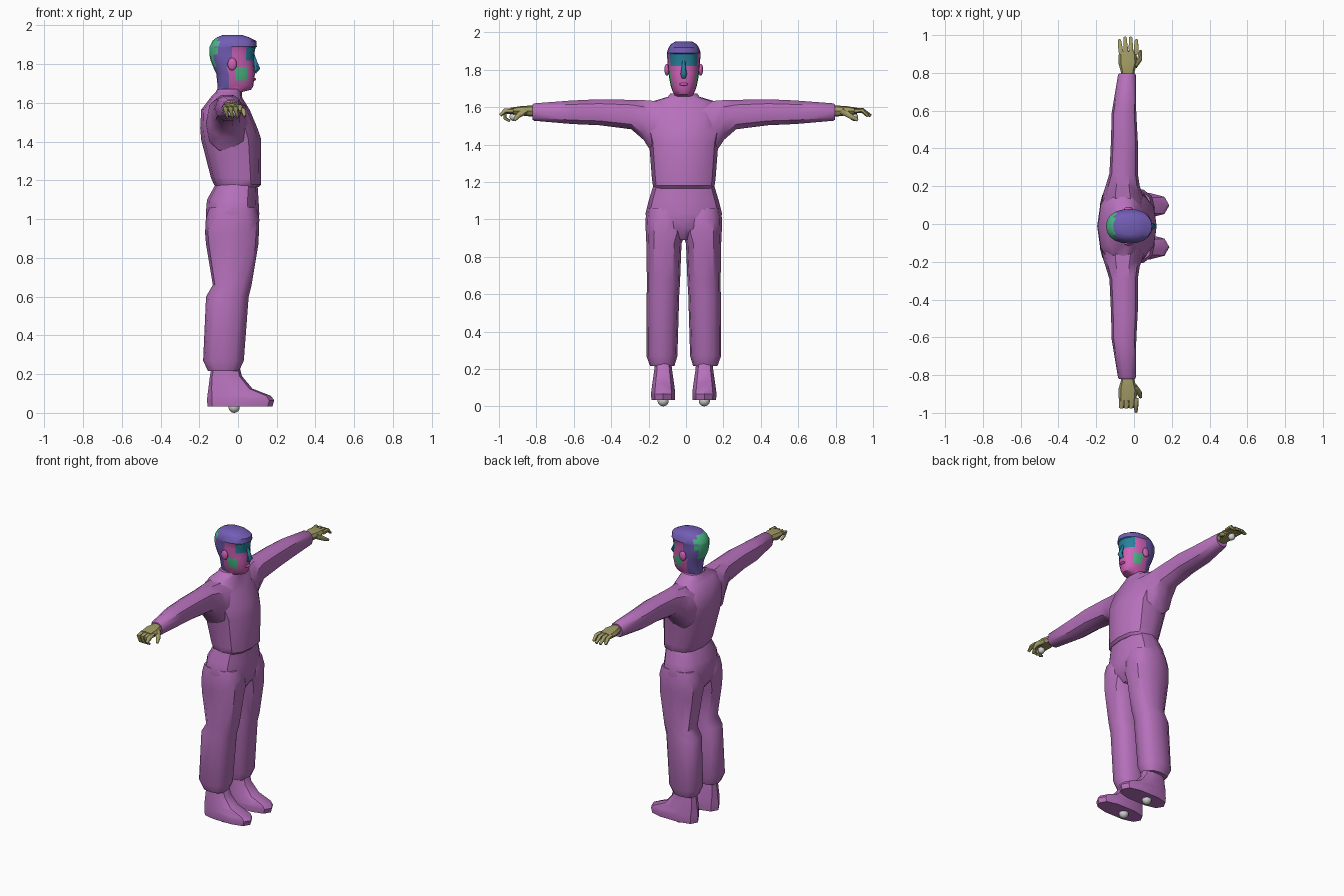
import bpy, bmesh, math
from mathutils import Vector

if "Cube" in bpy.data.objects:
    bpy.data.objects.remove(bpy.data.objects["Cube"])

Y0 = -0.012          # the body sits slightly off centre


def material(name, r, g, b):
    m = bpy.data.materials.new(name)
    m.diffuse_color = (r, g, b, 1)
    m.use_nodes = True
    m.node_tree.nodes["Principled BSDF"].inputs["Base Color"].default_value = m.diffuse_color
    return m


ORCHID = material("orchid clothing", 0.47, 0.165, 0.50)
PINK = material("pink skin", 0.62, 0.12, 0.47)
HAIR = material("violet hair", 0.17, 0.11, 0.46)
TEAL = material("teal eye area", 0.02, 0.22, 0.34)
GREEN = material("green patches", 0.07, 0.48, 0.24)
OLIVE = material("olive hands", 0.36, 0.33, 0.13)
WHITE = material("light grey balls", 0.62, 0.62, 0.62)


def build(name, loops, mats, rule=None, angle=38):
    """Skin a list of point loops, cap the ends, colour faces by rule."""
    bm = bmesh.new()
    rows = [[bm.verts.new(p) for p in loop] for loop in loops]
    n = len(rows[0])
    for a, b in zip(rows, rows[1:]):
        for i in range(n):
            j = (i + 1) % n
            bm.faces.new((a[i], a[j], b[j], b[i]))
    bm.faces.new(rows[0][::-1])
    bm.faces.new(rows[-1])
    bmesh.ops.recalc_face_normals(bm, faces=bm.faces)
    for f in bm.faces:
        f.smooth = True
        if rule:
            f.material_index = rule(f.calc_center_median())
    me = bpy.data.meshes.new(name)
    bm.to_mesh(me)
    bm.free()
    me.set_sharp_from_angle(angle=math.radians(angle))
    for m in mats:
        me.materials.append(m)
    ob = bpy.data.objects.new(name, me)
    bpy.context.collection.objects.link(ob)
    return ob


def oval(a0, a1, b0, b1, n, e):
    """Squared oval between two limits on each axis."""
    pts = []
    for i in range(n):
        t = 2 * math.pi * i / n
        c, s = math.cos(t), math.sin(t)
        pts.append(((a0 + a1) / 2 + (a1 - a0) / 2 * math.copysign(abs(c) ** e, c),
                    (b0 + b1) / 2 + (b1 - b0) / 2 * math.copysign(abs(s) ** e, s)))
    return pts


def upright(name, rings, mats, n=12, e=0.8, s=1, rule=None):
    """Rings are (z, x back, x front, y inner, y outer)."""
    loops = [[(x, Y0 + s * y, z) for x, y in oval(x0, x1, y0, y1, n, e)]
             for z, x0, x1, y0, y1 in rings]
    return build(name, loops, mats, rule)


def sideways(name, rings, mats, s, n=10, e=0.85):
    """Rings are (distance along y, x back, x front, z low, z high)."""
    loops = [[(x, Y0 + s * t, z) for x, z in oval(x0, x1, z0, z1, n, e)]
             for t, x0, x1, z0, z1 in rings]
    return build(name, loops, mats)


def tube(name, pts, radii, mat, n=6):
    """Tapered tube through the points."""
    pts = [Vector(p) for p in pts]
    loops = []
    for i, (p, r) in enumerate(zip(pts, radii)):
        d = pts[min(i + 1, len(pts) - 1)] - pts[max(i - 1, 0)]
        u = d.cross(Vector((1, 0, 0.05))).normalized()
        v = d.cross(u).normalized()
        loops.append([p + r * (math.cos(k * 2 * math.pi / n) * u
                               + math.sin(k * 2 * math.pi / n) * v) for k in range(n)])
    return build(name, loops, [mat], angle=60)


def ball(name, loc, r, mat, scale=(1, 1, 1)):
    bm = bmesh.new()
    bmesh.ops.create_uvsphere(bm, u_segments=14, v_segments=9, radius=r)
    for f in bm.faces:
        f.smooth = True
    me = bpy.data.meshes.new(name)
    bm.to_mesh(me)
    bm.free()
    me.materials.append(mat)
    ob = bpy.data.objects.new(name, me)
    ob.location, ob.scale = loc, scale
    bpy.context.collection.objects.link(ob)
    return ob


def sym(rings):
    return [(z, a, b, -w, w) for z, a, b, w in rings]


# Sweater body with hem and collar
upright("sweater", sym([(1.165, -.115, .105, .158), (1.18, -.125, .12, .165),
                        (1.215, -.14, .12, .17), (1.41, -.19, .12, .185),
                        (1.47, -.195, .10, .2), (1.565, -.19, .06, .2),
                        (1.63, -.14, .02, .17), (1.655, -.115, .02, .085),
                        (1.672, -.108, .01, .072)]), [ORCHID])

# Trouser seat
upright("trouser_seat", sym([(1.19, -.11, .10, .16), (1.10, -.16, .106, .187),
                             (1.03, -.166, .11, .205), (.95, -.165, .105, .185),
                             (.89, -.12, .06, .06)]), [ORCHID])

# Head: hair, eye area and patches coloured by position
def head_rule(c):
    if c.z > 1.888:
        return 3 if c.x < -.105 and c.z < 1.93 else 1
    if c.x < -.115 and c.z > 1.80:
        return 3
    if c.x < -.045:
        return 1
    if c.z > 1.82 and c.x > .045:
        return 2
    if 0.0 < c.x < .05 and 1.71 < c.z < 1.785:
        return 3
    return 0


upright("head", sym([(1.60, -.10, .01, .055), (1.655, -.105, .015, .055),
                     (1.668, -.105, .068, .052), (1.69, -.106, .08, .062),
                     (1.715, -.108, .082, .07), (1.75, -.112, .088, .077),
                     (1.785, -.128, .084, .082), (1.82, -.142, .082, .085),
                     (1.85, -.148, .084, .088), (1.885, -.148, .09, .089),
                     (1.89, -.147, .097, .091), (1.92, -.132, .095, .08),
                     (1.938, -.11, .06, .067), (1.95, -.08, .025, .045)]),
        [PINK, HAIR, TEAL, GREEN], n=20, e=0.88, rule=head_rule)

# Nose and lips
tube("nose", [(.078, Y0, 1.85), (.09, Y0, 1.81), (.1, Y0, 1.778), (.085, Y0, 1.758)],
     [.008, .011, .017, .012], TEAL)
ball("lips", (.083, Y0, 1.722), .01, PINK, (1, 2.4, .8))

SLEEVE = [(.10, -.17, .06, 1.34, 1.637), (.17, -.165, .045, 1.35, 1.64),
          (.215, -.15, .03, 1.42, 1.642), (.28, -.13, .02, 1.478, 1.642),
          (.45, -.122, .02, 1.50, 1.645), (.60, -.118, .012, 1.507, 1.638),
          (.80, -.085, .01, 1.525, 1.622), (.808, -.08, .005, 1.53, 1.615)]
LEG = [(1.06, -.15, .095, .0, .195), (1.0, -.166, .11, -.01, .205),
       (.93, -.17, .108, -.01, .203), (.87, -.165, .105, .012, .2),
       (.66, -.13, .07, .02, .197), (.60, -.165, .055, .024, .198),
       (.27, -.18, .03, .034, .2), (.215, -.155, .005, .05, .18)]
FOOT = [(.034, -.157, .178, .045, .175), (.065, -.16, .187, .043, .178),
        (.088, -.158, .17, .045, .175), (.125, -.153, .075, .05, .17),
        (.19, -.145, .02, .06, .16), (.27, -.13, .0, .068, .152)]
PALM = [(.78, -.068, .0, 1.55, 1.605), (.82, -.07, .003, 1.55, 1.608),
        (.865, -.083, .018, 1.555, 1.606), (.925, -.08, .012, 1.56, 1.597)]

for s, side in ((1, "left"), (-1, "right")):
    sideways(side + "_sleeve", SLEEVE, [ORCHID], s)
    upright(side + "_trouser_leg", LEG, [ORCHID], s=s)
    upright(side + "_shoe", FOOT, [ORCHID], s=s, n=10, e=0.75)
    sideways(side + "_palm", PALM, [OLIVE], s, n=8)

    # Fingers: open on the left hand, curled on the right
    for i in range(4):
        x = -.067 + .026 * i
        if s > 0:
            reach = (.985, 1.0, 1.0, .985)[i]
            path = [(x, .91, 1.58), (x * 1.1, .955, 1.582), (x * 1.15, reach, 1.553)]
        elif i == 3:
            path = [(x, .91, 1.58), (x, .955, 1.58), (x, .982, 1.555)]
        else:
            path = [(x, .91, 1.58), (x, .957, 1.572), (x + .01, .955, 1.54), (x + .012, .93, 1.525)]
        path = [(a, Y0 + s * t, z) for a, t, z in path]
        tube(f"{side}_finger_{i + 1}", path, [.014, .013, .009, .007][:len(path)], OLIVE)
    end = .93 if s > 0 else .905
    tube(side + "_thumb", [(.0, Y0 + s * .85, 1.578), (.03, Y0 + s * .885, 1.555),
                           (.035, Y0 + s * end, 1.53)], [.019, .014, .008], OLIVE)

    # Ears
    ball(side + "_ear", (-.03, Y0 + s * .09, 1.80), .032, PINK, (.75, .42, 1))

    # Balls under the feet and in the hands
    ball(side + "_sole_ball", (-.02, Y0 + s * .11, .03), .03, WHITE)
    ball(side + "_hand_ball", (-.03, Y0 + s * .91, 1.548), .022, WHITE)
